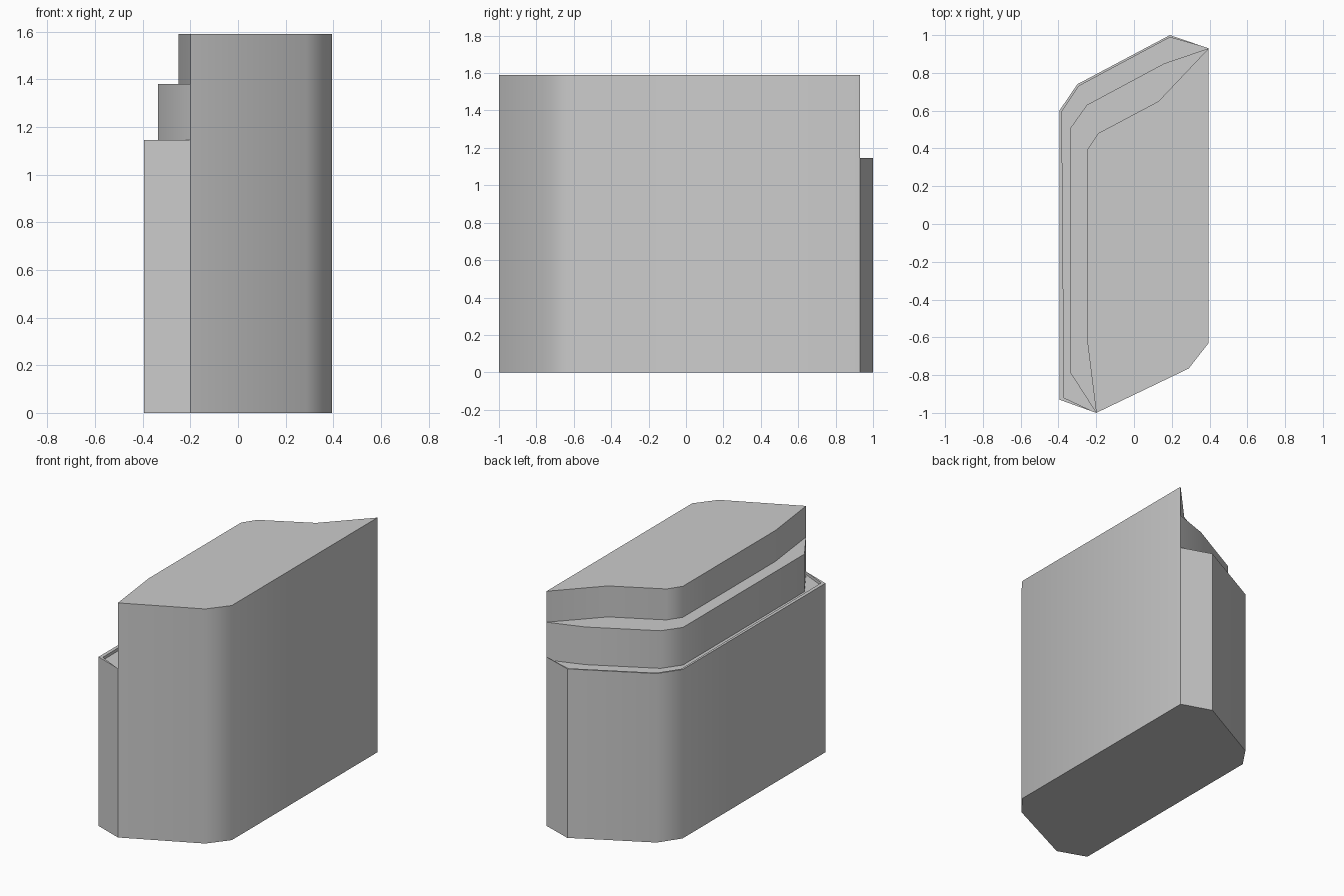
import bpy, bmesh

if "Cube" in bpy.data.objects:
    bpy.data.objects.remove(bpy.data.objects["Cube"])

# Shared end corners where every step meets the tall side
P, Q = (0.395, 0.93), (-0.20, -1.0)

# Stepped-side outlines, running counter-clockwise from P to Q
outer = [P, (0.19, 1.0), (-0.30, 0.74), (-0.395, 0.60), (-0.395, -0.93), Q]
lip = [P, (0.19, 0.988), (-0.292, 0.73), (-0.382, 0.595), (-0.37, -0.92), Q]
middle = [P, (0.16, 0.85), (-0.25, 0.63), (-0.335, 0.51), (-0.335, -0.79), Q]
upper = [P, (0.13, 0.65), (-0.19, 0.48), (-0.25, 0.39), (-0.25, -0.60), Q]
# Plain side outline, between Q and P
plain = [Q, (0.29, -0.765), (0.395, -0.63), P]

RIM, FLOOR, STEP, TOP = 1.145, 1.125, 1.38, 1.59

bm = bmesh.new()
cache = {}


def vert(p, z):
    key = (p[0], p[1], z)
    if key not in cache:
        cache[key] = bm.verts.new(key)
    return cache[key]


def face(verts):
    verts = list(dict.fromkeys(verts))
    if len(verts) > 2:
        f = bm.faces.new(verts)
        f.smooth = True


def loft(a, za, b, zb):
    for i in range(len(a) - 1):
        face([vert(a[i], za), vert(a[i + 1], za),
              vert(b[i + 1], zb), vert(b[i], zb)])


# Stepped side: wall, thin rim, recess, then two terraces
rows = [(outer, 0), (outer, RIM), (lip, RIM), (lip, FLOOR),
        (middle, FLOOR), (middle, STEP), (upper, STEP), (upper, TOP)]
for (a, za), (b, zb) in zip(rows, rows[1:]):
    loft(a, za, b, zb)

# Full-height plain side
loft(plain, 0, plain, TOP)

# Top and bottom caps
face([vert(p, TOP) for p in upper + plain])
face([vert(p, 0) for p in reversed(outer + plain)])

mesh = bpy.data.meshes.new("stepped_block")
bm.to_mesh(mesh)
bm.free()
block = bpy.data.objects.new("stepped_block", mesh)
bpy.context.collection.objects.link(block)

# Soft shading over the chamfers, sharp elsewhere
bpy.context.view_layer.objects.active = block
block.select_set(True)
bpy.ops.object.shade_smooth_by_angle(angle=0.70)
